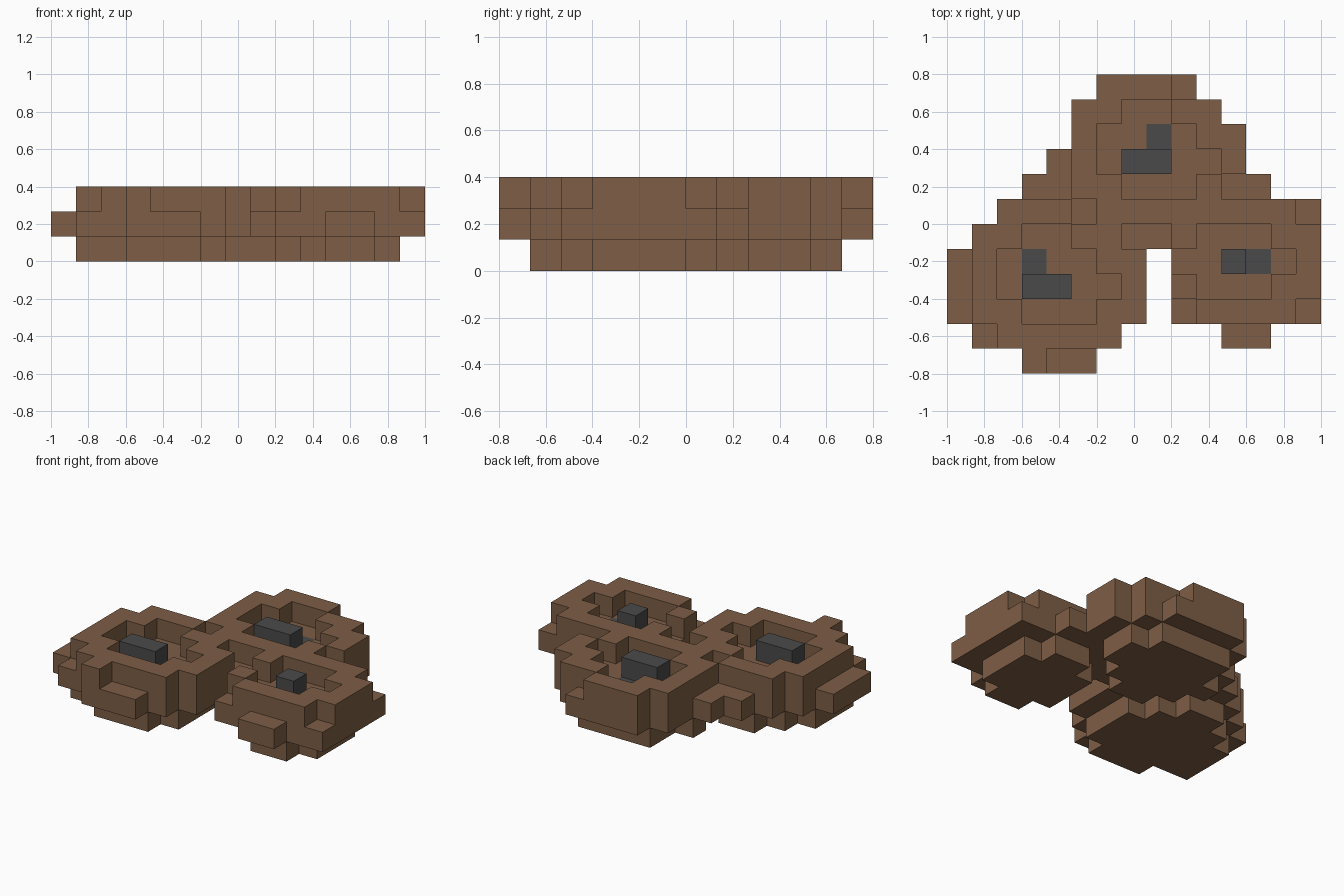
import bpy, bmesh
from mathutils import Vector

if "Cube" in bpy.data.objects:
    bpy.data.objects.remove(bpy.data.objects["Cube"], do_unlink=True)

UNIT = 2 / 15
ORIGIN = Vector((-1, -0.8, 0))
SIDES = [Vector(d) for d in ((1, 0, 0), (-1, 0, 0), (0, 1, 0),
                             (0, -1, 0), (0, 0, 1), (0, 0, -1))]


def material(name, color):
    mat = bpy.data.materials.new(name)
    mat.use_nodes = True
    mat.diffuse_color = color
    mat.node_tree.nodes["Principled BSDF"].inputs["Base Color"].default_value = color
    return mat


def spans(*rows):
    """Cells of a plan given as (row, first column, last column)."""
    return {(col, row) for row, first, last in rows for col in range(first, last + 1)}


def layer(plan, level):
    return {(col, row, level) for col, row in plan}


def block_mesh(name, cells, mat):
    """Skin a set of unit blocks with outer faces only, merging flat areas."""
    bm = bmesh.new()
    for cell in sorted(cells):
        centre = Vector(cell) + Vector((0.5, 0.5, 0.5))
        for d in SIDES:
            if tuple(int(a + b) for a, b in zip(cell, d)) in cells:
                continue
            u = Vector((abs(d.y), abs(d.z), abs(d.x))) / 2
            v = d.cross(u)
            mid = centre + d / 2
            corners = (mid + u + v, mid - u + v, mid - u - v, mid + u - v)
            bm.faces.new([bm.verts.new(ORIGIN + c * UNIT) for c in corners])
    bmesh.ops.remove_doubles(bm, verts=bm.verts[:], dist=UNIT / 100)
    bmesh.ops.dissolve_limit(bm, angle_limit=0.01, verts=bm.verts[:], edges=bm.edges[:])
    bmesh.ops.triangulate(bm, faces=[f for f in bm.faces if len(f.verts) > 4])
    mesh = bpy.data.meshes.new(name)
    bm.to_mesh(mesh)
    bm.free()
    mesh.materials.append(mat)
    obj = bpy.data.objects.new(name, mesh)
    bpy.context.collection.objects.link(obj)
    return obj


brown = material("earth brown", (0.21, 0.112, 0.061, 1))
grey = material("charcoal grey", (0.068, 0.068, 0.068, 1))

# Overall outline of the three joined mounds
outline = spans((0, 3, 5), (1, 1, 6), (1, 11, 12), (2, 0, 7), (2, 9, 14),
                (3, 0, 7), (3, 9, 14), (4, 0, 7), (4, 9, 14), (5, 1, 14),
                (6, 2, 14), (7, 3, 12), (8, 4, 11), (9, 5, 11),
                (10, 5, 10), (11, 6, 9))

# Sunken hollows inside each rim
left_hollow = spans((2, 3, 5), (3, 2, 6), (4, 2, 5), (5, 3, 4))
right_hollow = spans((3, 10, 12), (4, 9, 13), (5, 10, 12))
back_hollow = spans((7, 7, 9), (8, 6, 10), (9, 6, 9), (10, 7, 8))

# Low ledges and notches around the outside of the rims
ledges = spans((0, 4, 5), (1, 1, 1), (1, 11, 12), (2, 0, 0), (3, 0, 0), (4, 0, 0),
               (2, 9, 9), (2, 14, 14), (5, 7, 8), (6, 5, 5), (6, 14, 14),
               (7, 3, 4), (7, 11, 12), (8, 4, 4), (11, 9, 9))

# Smaller feet beneath the mounds
left_foot = spans((1, 3, 5), (2, 1, 6), (3, 1, 6), (4, 1, 6), (5, 2, 5), (6, 3, 4))
right_foot = spans((2, 11, 12), (3, 10, 13), (4, 10, 13), (5, 10, 13), (6, 11, 12))
back_foot = spans((6, 7, 8), (7, 6, 9), (8, 5, 10), (9, 6, 10), (10, 6, 9))

# Stones in the hollows: raised blocks and a stub set level with the floor
stones = {
    "left_stone": (spans((3, 3, 4)), spans((4, 3, 3))),
    "right_stone": (spans((4, 11, 11)), spans((4, 12, 12))),
    "back_stone": (spans((8, 7, 8)), spans((9, 8, 8))),
}

rim = outline - left_hollow - right_hollow - back_hollow - ledges
earth = (layer(left_foot | right_foot | back_foot, 0)
         | layer(outline, 1) | layer(rim, 2))
for name, (raised, stub) in stones.items():
    stone = layer(raised | stub, 1) | layer(raised, 2)
    earth -= stone
    block_mesh(name, stone, grey)
block_mesh("earth_mounds", earth, brown)
